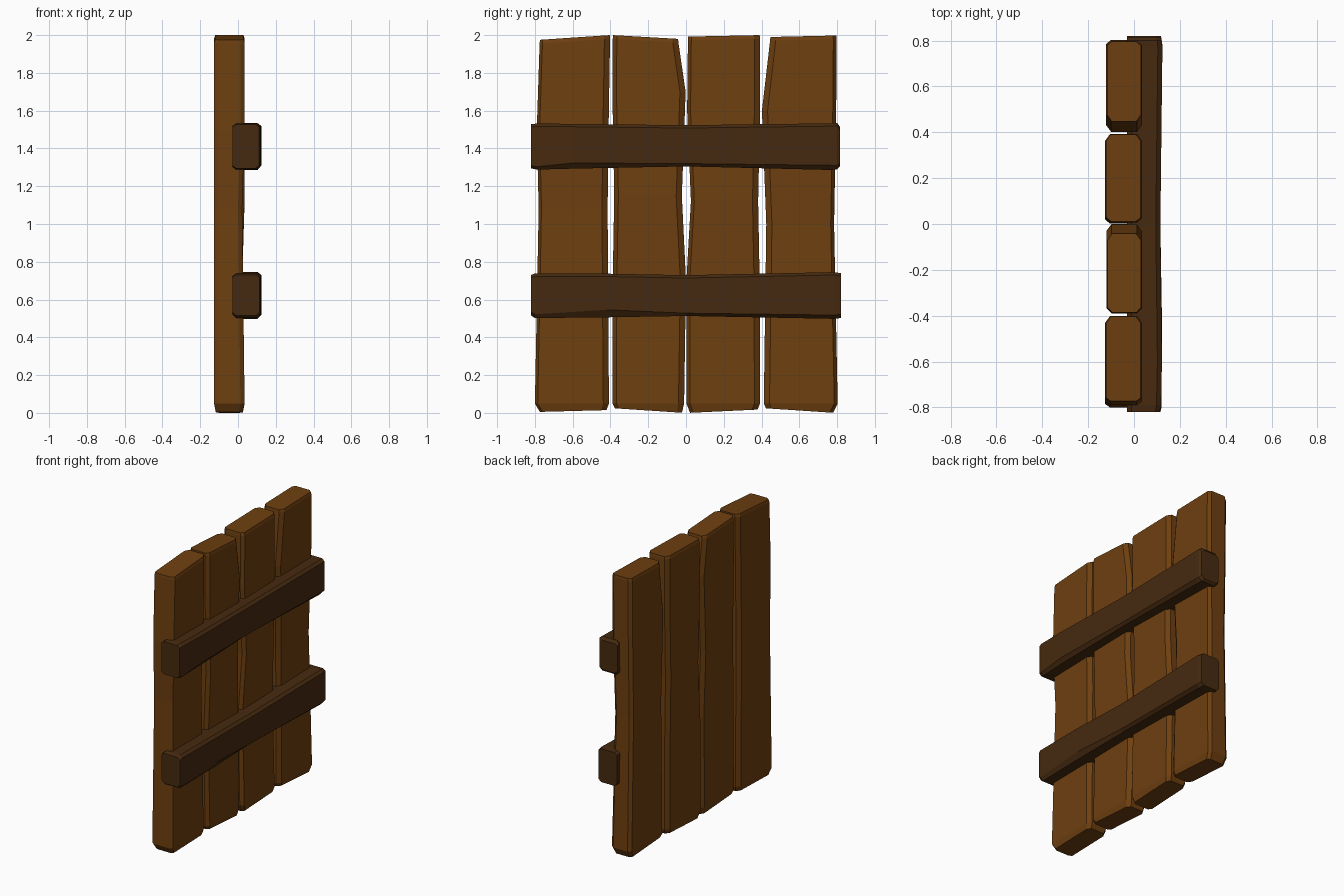
import bpy, bmesh
from mathutils import Vector

if "Cube" in bpy.data.objects:
    bpy.data.objects.remove(bpy.data.objects["Cube"])

def material(name, rgb):
    m = bpy.data.materials.new(name)
    m.diffuse_color = (*rgb, 1)
    m.use_nodes = True
    m.node_tree.nodes["Principled BSDF"].inputs["Base Color"].default_value = m.diffuse_color
    return m

plank_wood = material("plank_wood", (0.155, 0.050, 0.005))
rail_wood = material("rail_wood", (0.062, 0.023, 0.005))

def loft(name, rings, mat):
    """Skin equal-sized rings of points into a closed faceted solid."""
    bm = bmesh.new()
    vs = [[bm.verts.new(p) for p in r] for r in rings]
    n = len(vs[0])
    for a, b in zip(vs, vs[1:]):
        for i in range(n):
            j = (i + 1) % n
            bm.faces.new((a[i], a[j], b[j], b[i]))
    bm.faces.new(vs[0][::-1])
    bm.faces.new(vs[-1])
    bmesh.ops.recalc_face_normals(bm, faces=bm.faces)
    me = bpy.data.meshes.new(name)
    bm.to_mesh(me)
    bm.free()
    me.materials.append(mat)
    ob = bpy.data.objects.new(name, me)
    bpy.context.collection.objects.link(ob)

def octagon(x0, x1, w0, w1, c0, c1, cx=0.022):
    """Chamfered rectangle; c0 and c1 are the chamfer widths of each side."""
    return [(x0, w0 + c0), (x0, w1 - c1), (x0 + cx, w1), (x1 - cx, w1),
            (x1, w1 - c1), (x1, w0 + c0), (x1 - cx, w0), (x0 + cx, w0)]

def plank(name, sides, cham, bottom, top, back):
    """sides: (z, y_left, y_right); bottom/top: end heights at left and right."""
    rings = []
    last = len(sides) - 1
    for k, (z, y0, y1) in enumerate(sides):
        x1 = 0.035 if k != 2 else 0.022
        ring = octagon(back, x1, y0, y1, *cham)
        ends = bottom if k == 0 else top if k == last else (z, z)
        dz = -0.02 if k == last - 1 else 0.0
        if k in (0, last):
            s = 0.88 if k == 0 else 0.93
            cx, cy = (back + x1) / 2, (y0 + y1) / 2
            ring = [(cx + (x - cx) * s, cy + (y - cy) * (s + 0.06)) for x, y in ring]
        if k == last - 1:
            ends = (top[0] + dz, top[1] + dz)
        rings.append([Vector((x, y, ends[0] + (ends[1] - ends[0])
                      * min(1, max(0, (y - y0) / (y1 - y0))))) for x, y in ring])
    loft(name, rings, plank_wood)

# Four upright boards with worn edges and slightly sloping ends
plank("plank_1", [(0, -.785, -.41), (.05, -.80, -.408), (1.08, -.78, -.415),
                  (1.5, -.79, -.41), (1.97, -.775, -.402), (2, -.775, -.402)],
      (.015, .03), (.005, .015), (1.975, 2.0), -.127)
plank("plank_2", [(0, -.388, -.01), (.05, -.39, -.01), (.7, -.388, .0),
                  (1.15, -.38, -.022), (1.7, -.39, -.002), (1.97, -.388, -.04), (2, -.388, -.04)],
      (.022, .03), (.025, .0), (2.0, 1.98), -.12)
plank("plank_3", [(0, .01, .39), (.05, .002, .392), (.7, .002, .39),
                  (1.12, .026, .382), (1.6, .006, .392), (1.97, .01, .392), (2, .01, .392)],
      (.018, .03), (.0, .018), (1.992, 2.0), -.127)
plank("plank_4", [(0, .412, .79), (.05, .412, .803), (1.0, .425, .784),
                  (1.6, .402, .795), (1.97, .445, .798), (2, .445, .798)],
      (.03, .018), (.025, .0), (1.99, 1.998), -.122)

def rail(name, sections):
    """sections: (y, z_bottom, z_top, front_x, chamfer_bottom)."""
    rings = []
    for y, z0, z1, x1, cb in sections:
        rings.append([(x, y, z) for x, z in octagon(-.03, x1, z0, z1, cb, .015, .02)])
    loft(name, rings, rail_wood)

# Two cross rails on the +x face, thinned a little at the ends
rail("upper_rail", [(-.82, 1.295, 1.528, .112, .015), (-.79, 1.288, 1.532, .118, .015),
                    (-.6, 1.293, 1.53, .122, .03), (.0, 1.305, 1.523, .115, .015),
                    (.77, 1.286, 1.533, .124, .025), (.80, 1.29, 1.535, .122, .02),
                    (.815, 1.305, 1.515, .112, .02)])
rail("lower_rail", [(-.82, .515, .73, .115, .02), (-.80, .502, .738, .12, .02),
                    (-.42, .506, .737, .122, .04), (.0, .513, .729, .115, .015),
                    (.78, .498, .745, .124, .02), (.82, .502, .74, .118, .02)])
